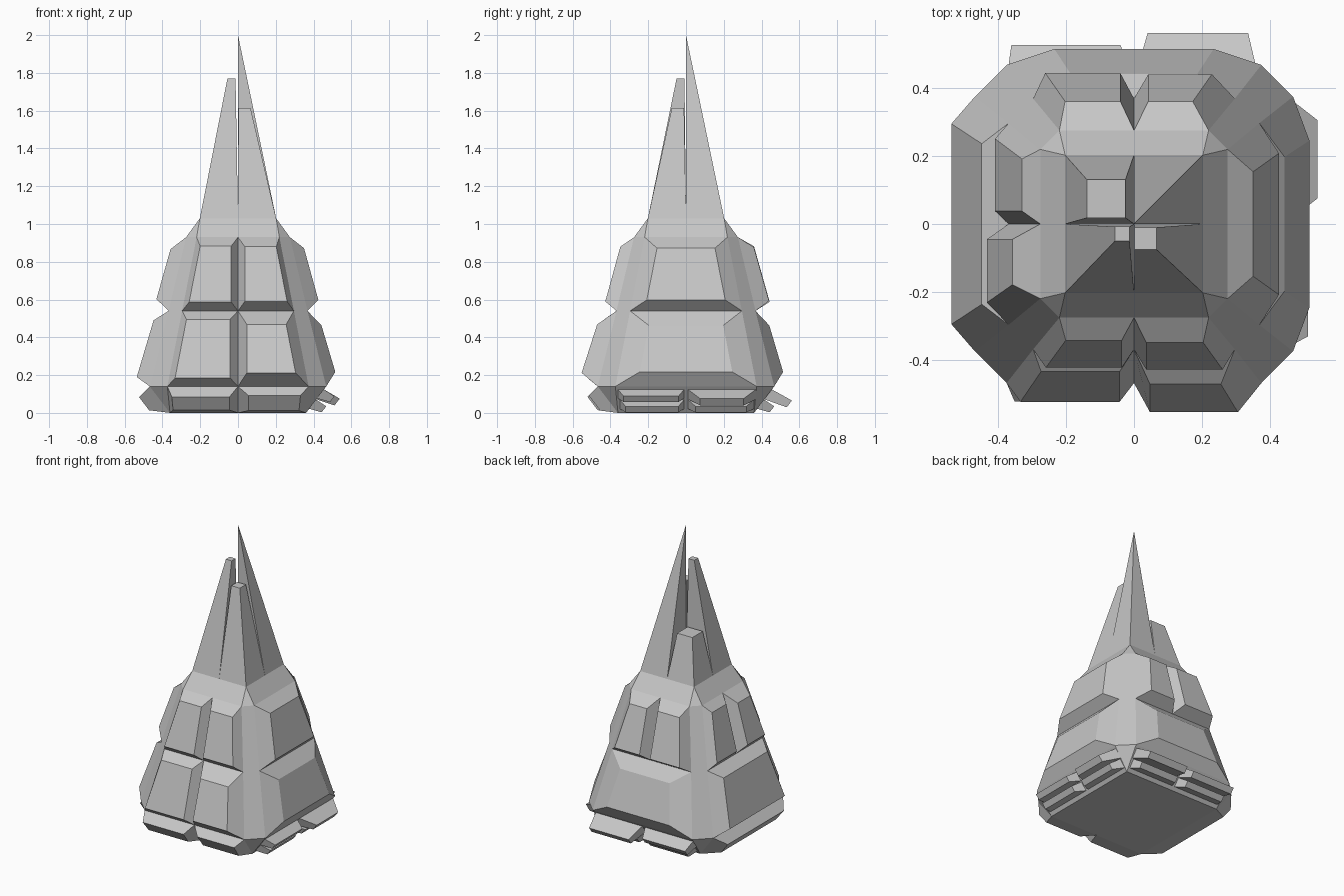
import bpy
import bmesh

if "Cube" in bpy.data.objects:
    bpy.data.objects.remove(bpy.data.objects["Cube"])

grey = bpy.data.materials.new("hull_grey")
grey.diffuse_color = (0.57, 0.57, 0.57, 1)
grey.use_nodes = True
grey.node_tree.nodes["Principled BSDF"].inputs["Base Color"].default_value = grey.diffuse_color


def build(name, verts, faces):
    mesh = bpy.data.meshes.new(name)
    bm = bmesh.new()
    vs = [bm.verts.new(v) for v in verts]
    for f in faces:
        bm.faces.new([vs[i] for i in f])
    bmesh.ops.remove_doubles(bm, verts=bm.verts, dist=1e-5)
    bmesh.ops.recalc_face_normals(bm, faces=bm.faces)
    bm.to_mesh(mesh)
    bm.free()
    mesh.materials.append(grey)
    ob = bpy.data.objects.new(name, mesh)
    bpy.context.collection.objects.link(ob)
    return ob


def ring(half, flat, z):
    h, f = half, flat
    return [(f, -h, z), (h, -f, z), (h, f, z), (f, h, z),
            (-f, h, z), (-h, f, z), (-h, -f, z), (-f, -h, z)]


# Hull levels: half width, half length of the flat side, height
FOOT = (0.36, 0.36, 0.0)
SKIRT = (0.467, 0.374, 0.14)
WAIST = (0.368, 0.296, 0.54)
SHOULDER = (0.275, 0.219, 0.93)
NECK = (0.202, 0.202, 1.03)

# Chamfered core, left open where raised panels or spires cover it
verts, faces = [], []
for level in (FOOT, SKIRT, WAIST, SHOULDER, NECK):
    verts += ring(*level)
COVERED = {0: (5, 7), 1: (1, 3, 5, 7), 2: (1, 3, 5, 7), 3: ()}
for row in range(4):
    r = row * 8
    faces += [(r + i, r + (i + 1) % 8, r + (i + 1) % 8 + 8, r + i + 8)
              for i in range(8) if i not in COVERED[row]]
build("hull_core", verts, faces + [range(8)])

# Maps (along side, outward, up) to the world for each side
SIDES = {
    "front": lambda u, o, z: (u, -o, z),
    "back": lambda u, o, z: (u, o, z),
    "right": lambda u, o, z: (o, u, z),
    "left": lambda u, o, z: (-o, u, z),
}
# Row: lower level, upper level, drop per unit of depth, outward flare
ROWS = {
    "plate": (FOOT, SKIRT, 0.25, 0.0),
    "bar": (FOOT, SKIRT, 0.45, 0.0),
    "lower_panel": (SKIRT, WAIST, 0.0, 0.1),
    "upper_panel": (WAIST, SHOULDER, 0.0, 0.08),
}
# Open-backed block: outer face and four walls
BLOCK = [(4, 5, 6, 7)]
BLOCK += [(i, (i + 1) % 4, (i + 1) % 4 + 4, i + 4) for i in range(4)]


def on_side(side, row, t, u, d):
    """Point on a sloping side at height fraction t, moved out by d."""
    lo, hi, drop, _ = ROWS[row]
    half, z = (lo[k] + (hi[k] - lo[k]) * t for k in (0, 2))
    return SIDES[side](u, half + d, z - d * drop)


def panel(side, row, f0, f1, z_in, in0, in1, depth):
    """Raised tapered panel between fractions f0 and f1 of one hull side."""
    lo, hi, _, flare = ROWS[row]

    def corner(t, f, du, d):
        flat = lo[1] + (hi[1] - lo[1]) * t
        return on_side(side, row, t, f * flat + du, d)

    t = z_in / (hi[2] - lo[2])
    base = [corner(0, f0, 0, 0), corner(0, f1, 0, 0),
            corner(1, f1, 0, 0), corner(1, f0, 0, 0)]
    db, dt = depth * (1 + flare), depth * (1 - flare)
    outer = [corner(t, f0, in0, db), corner(t, f1, -in1, db),
             corner(1 - t, f1, -in1, dt), corner(1 - t, f0, in0, dt)]
    build(f"{side}_{row}", base + outer, BLOCK)


def bar(side, u0, u1, in0, in1, z0, z1, depth):
    """Tapered bar pushed out and down from the sloping skirt."""
    pts = []
    for d, a, b, dz in ((0, u0, u1, 0.008), (depth, u0 + in0, u1 - in1, 0)):
        t0, t1 = (z0 - dz) / SKIRT[2], (z1 + dz) / SKIRT[2]
        pts += [on_side(side, "bar", t, u, d)
                for t, u in ((t0, a), (t0, b), (t1, b), (t1, a))]
    build(f"{side}_bar", pts, BLOCK)


# Raised panels: side, row, span, height inset, end insets, depth
for spec in (
    ("front", "upper_panel", -1, 0, 0.047, 0.028, 0.036, 0.06),
    ("front", "upper_panel", 0, 1, 0.05, 0.036, 0.026, 0.066),
    ("front", "lower_panel", -1, 0, 0.045, 0.032, 0.042, 0.06),
    ("front", "lower_panel", 0, 1, 0.072, 0.047, 0.055, 0.094),
    ("right", "upper_panel", -1, 1, 0.058, 0.077, 0.077, 0.066),
    ("right", "lower_panel", -1, 1, 0.077, 0.114, 0.114, 0.061),
    ("back", "upper_panel", -1, 0, 0.048, 0.026, 0.04, 0.08),
    ("back", "upper_panel", 0, 1, 0.053, 0.042, 0.057, 0.078),
    ("back", "lower_panel", -1, 1, 0.077, 0.125, 0.125, 0.06),
    ("left", "upper_panel", -1, 0, 0.063, 0.053, 0.045, 0.073),
    ("left", "upper_panel", 0, 1, 0.045, 0.038, 0.037, 0.047),
    ("left", "lower_panel", -1, 1, 0.05, 0.07, 0.07, 0.074),
    # Angled plates under the skirt
    ("front", "plate", -1, 0, 0.035, 0.02, 0.045, 0.081),
    ("front", "plate", 0, 1, 0.03, 0.055, 0.04, 0.071),
    ("left", "plate", -1, 1, 0.035, 0.07, 0.07, 0.084),
):
    panel(*spec)

# Bars under the skirt: side, ends, end insets, heights, depth
for spec in (
    ("right", 0.01, 0.37, 0.065, 0.065, 0.08, 0.116, 0.09),
    ("right", 0.01, 0.36, 0.04, 0.04, 0.03, 0.062, 0.06),
    ("right", -0.36, -0.01, 0.03, 0.03, 0.085, 0.116, 0.062),
    ("right", -0.35, -0.01, 0.03, 0.03, 0.03, 0.062, 0.06),
    ("back", 0.01, 0.36, 0.03, 0.025, 0.08, 0.116, 0.112),
    ("back", 0.01, 0.35, 0.03, 0.025, 0.03, 0.062, 0.06),
    ("back", -0.37, -0.01, 0.01, 0.03, 0.08, 0.114, 0.078),
    ("back", -0.35, -0.01, 0.02, 0.03, 0.03, 0.062, 0.06),
):
    bar(*spec)


def spire(name, sx, sy, x0, x1, y0, y1, top):
    """Quarter of the square spire, narrowing to its own flat or pointed top."""
    def quad(a, b, c, d, z):
        return [(sx * a, sy * c, z), (sx * b, sy * c, z),
                (sx * b, sy * d, z), (sx * a, sy * d, z)]
    w = NECK[0]
    lower = quad(0, w, 0, w, NECK[2])
    if x1 > 0.001:
        return build(name, lower + quad(x0, x1, y0, y1, top), BLOCK)
    return build(name, lower + [(0, 0, top)],
                 [(i, (i + 1) % 4, 4) for i in range(4)])


# Four quarter spires of different heights
spire("tall_spire", 1, 1, 0, 0, 0, 0, 2.0)
spire("second_spire", -1, -1, 0.013, 0.056, 0.008, 0.05, 1.77)
spire("third_spire", 1, -1, 0.002, 0.066, 0.01, 0.075, 1.615)
spire("short_spire", -1, 1, 0.025, 0.138, 0.018, 0.13, 1.32)
